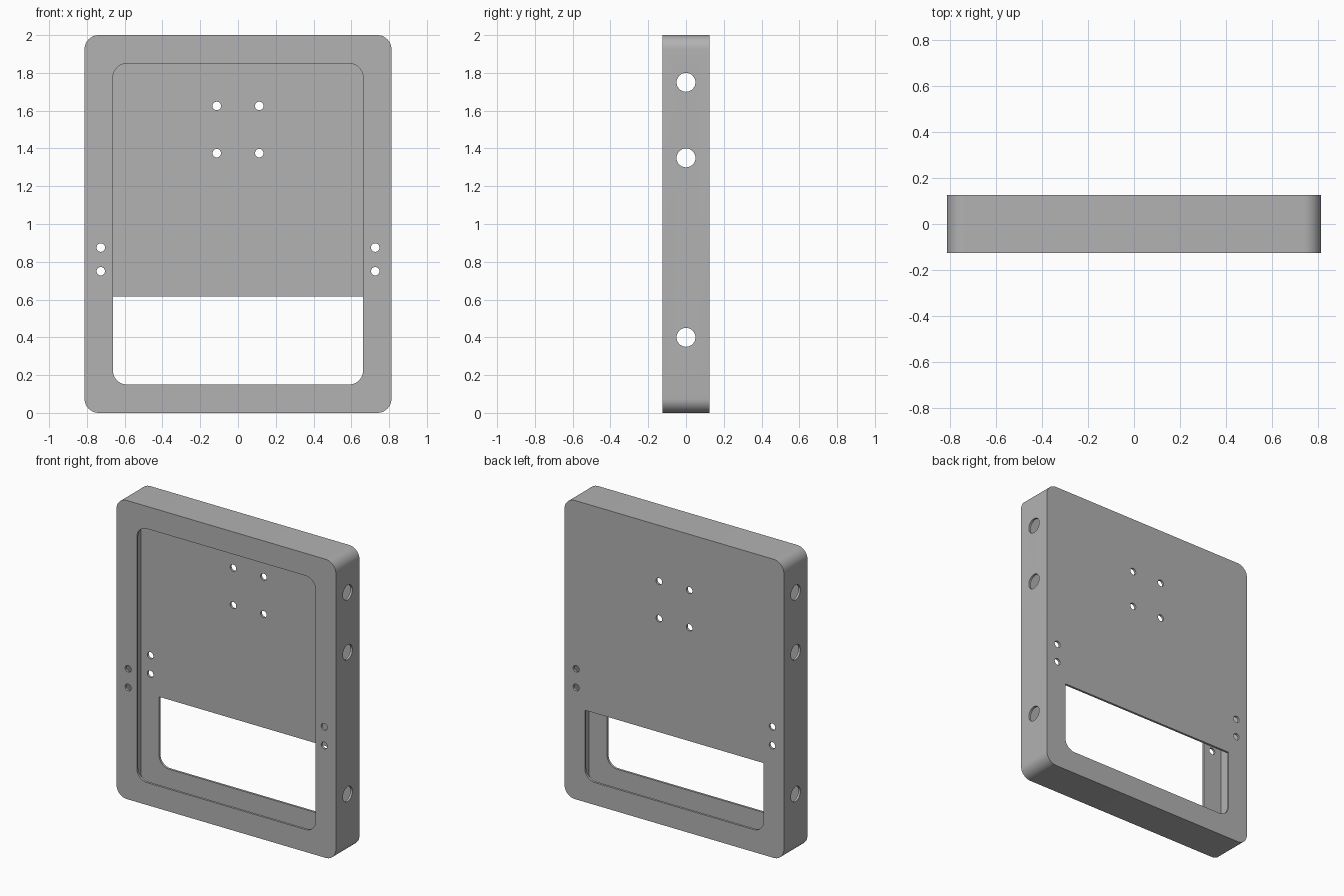
import bpy, bmesh
from math import sin, cos, pi
from mathutils import Vector

cube = bpy.data.objects.get("Cube")
if cube:
    bpy.data.objects.remove(cube, do_unlink=True)

W, H, D, T = 0.8125, 2.0, 0.125, 0.015   # half width, height, half depth, wall
LIP, R = 0.15, 0.075                     # lip width, corner radius


def rounded_rect(half_w, z0, z1, r_low, r_high, seg=10):
    """Outline in the xz plane; a zero radius gives a sharp corner."""
    corners = [(1, z0, r_low, -1, -pi / 2), (1, z1, r_high, 1, 0),
               (-1, z1, r_high, 1, pi / 2), (-1, z0, r_low, -1, pi)]
    pts = []
    for sx, z, r, sz, start in corners:
        for i in range(seg + 1 if r else 1):
            a = start + i * pi / 2 / seg
            pts.append((sx * (half_w - r) + r * cos(a) * bool(r),
                        z - sz * r + r * sin(a) * bool(r)))
    return pts


def prism(name, outline, y0, y1):
    bm = bmesh.new()
    face = bm.faces.new([bm.verts.new((x, y0, z)) for x, z in outline])
    ext = bmesh.ops.extrude_face_region(bm, geom=[face])
    moved = [v for v in ext["geom"] if isinstance(v, bmesh.types.BMVert)]
    bmesh.ops.translate(bm, verts=moved, vec=(0, y1 - y0, 0))
    bmesh.ops.recalc_face_normals(bm, faces=bm.faces)
    mesh = bpy.data.meshes.new(name)
    bm.to_mesh(mesh)
    bm.free()
    obj = bpy.data.objects.new(name, mesh)
    bpy.context.collection.objects.link(obj)
    return obj


def drill(name, radius, centre, axis, length):
    rot = Vector((0, 0, 1)).rotation_difference(Vector(axis)).to_euler()
    bpy.ops.mesh.primitive_cylinder_add(vertices=32, radius=radius, depth=length,
                                        location=centre, rotation=rot)
    bpy.context.object.name = name
    return bpy.context.object


def cut(target, cutter):
    cutter.hide_render = True
    mod = target.modifiers.new("cut", "BOOLEAN")
    mod.operation, mod.solver, mod.object = "DIFFERENCE", "EXACT", cutter
    bpy.context.view_layer.objects.active = target
    bpy.ops.object.modifier_apply(modifier=mod.name)
    bpy.data.objects.remove(cutter, do_unlink=True)


# Thin-walled hollow case
case = prism("case_shell", rounded_rect(W, 0, H, R, R), -D, D)
cut(case, prism("cavity", rounded_rect(W - T, T, H - T, R - T, R - T), T - D, D - T))

# Large front window and lower rear opening with a straight top edge
cut(case, prism("front_window", rounded_rect(W - LIP, LIP, H - LIP, R, R), -2 * D, -D / 2))
cut(case, prism("rear_opening", rounded_rect(W - LIP, LIP, 0.615, R, 0), D / 2, 2 * D))

# Cable holes through both side walls
for z in (0.4, 1.35, 1.75):
    cut(case, drill("side_hole", 0.05, (0, 0, z), (1, 0, 0), 3))

# Screw holes: a square in the back plate, and pairs through both lips
for sx in (-1, 1):
    for z in (1.375, 1.625):
        cut(case, drill("mount_hole", 0.0225, (sx * 0.1125, D, z), (0, 1, 0), D))
    for z in (0.75, 0.875):
        cut(case, drill("lip_hole", 0.0225, (sx * 0.7265, 0, z), (0, 1, 0), 1))

# Single plain grey finish
grey = bpy.data.materials.new("plain_grey")
grey.use_nodes = True
colour = (0.445, 0.445, 0.445, 1)
grey.diffuse_color = colour
grey.node_tree.nodes["Principled BSDF"].inputs["Base Color"].default_value = colour
case.data.materials.clear()
case.data.materials.append(grey)

bpy.ops.object.select_all(action="DESELECT")
case.select_set(True)
bpy.context.view_layer.objects.active = case
bpy.ops.object.shade_smooth_by_angle()
